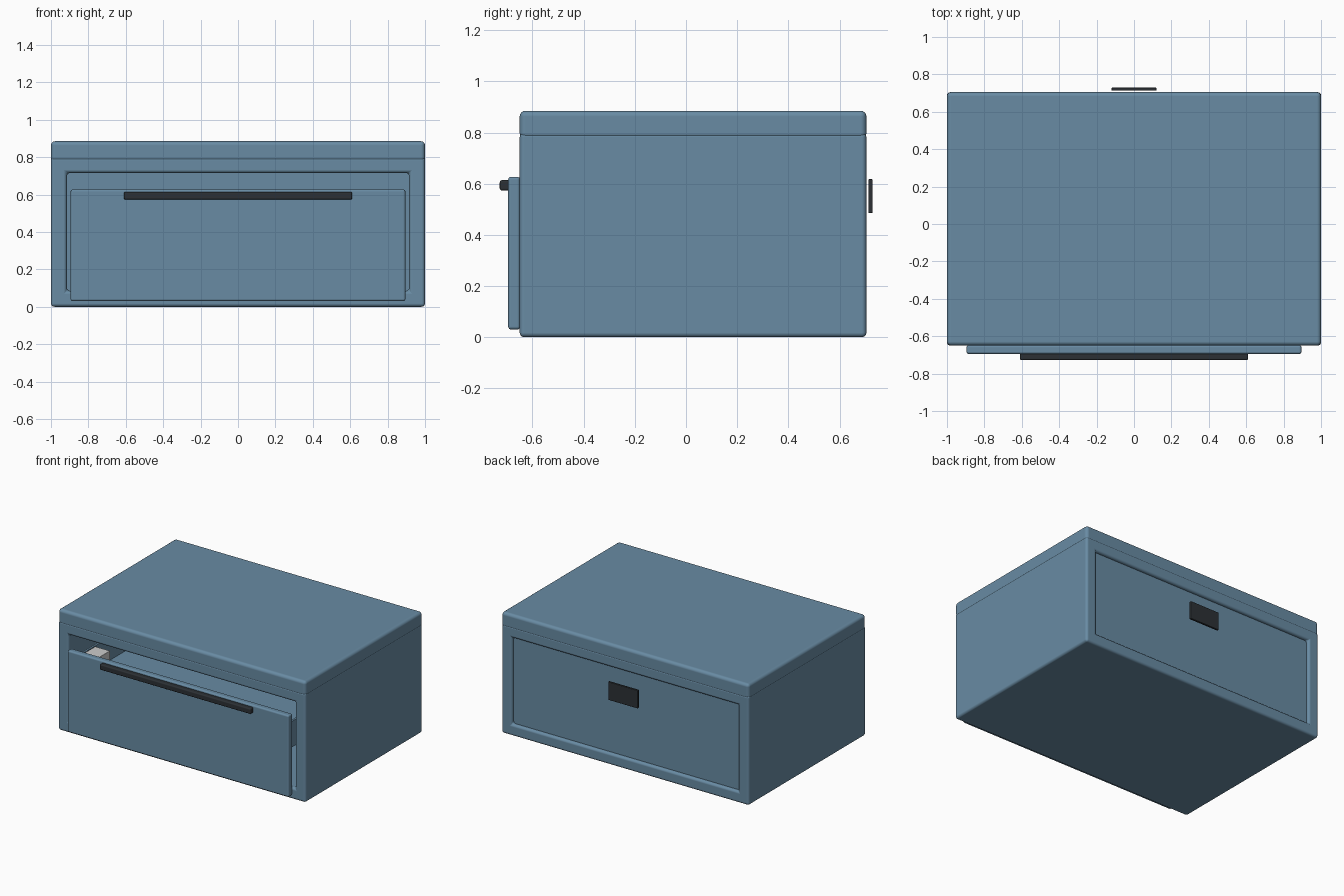
import bpy

if "Cube" in bpy.data.objects:
    bpy.data.objects.remove(bpy.data.objects["Cube"])


def material(name, rgb):
    m = bpy.data.materials.new(name)
    m.diffuse_color = (*rgb, 1)
    m.use_nodes = True
    m.node_tree.nodes["Principled BSDF"].inputs["Base Color"].default_value = m.diffuse_color
    return m


BLUE = material("blue_paint", (0.14, 0.26, 0.37))
DARK = material("dark_plastic", (0.025, 0.03, 0.035))


def box(name, x, y, z, mat=None, bevel=0.0, holes=()):
    """Box from (min, max) ranges, with optional cut-outs and rounded edges."""
    bpy.ops.mesh.primitive_cube_add(size=1, location=[sum(r) / 2 for r in (x, y, z)])
    ob = bpy.context.object
    ob.name = name
    ob.scale = [r[1] - r[0] for r in (x, y, z)]
    bpy.ops.object.transform_apply(location=False, rotation=False, scale=True)
    if mat:
        ob.data.materials.append(mat)
    cutters = []
    for h in holes:
        c = box(name + "_cutter", *h, mat)
        c.hide_render = True
        cutters.append(c)
        mod = ob.modifiers.new("cut", 'BOOLEAN')
        mod.operation = 'DIFFERENCE'
        mod.solver = 'EXACT'
        mod.object = c
    for p in ob.data.polygons:
        p.use_smooth = True
    if bevel:
        mod = ob.modifiers.new("round", 'BEVEL')
        mod.width = bevel
        mod.segments = 4
        mod.limit_method = 'ANGLE'
        mod.harden_normals = True
    bpy.ops.object.select_all(action='DESELECT')
    ob.select_set(True)
    bpy.context.view_layer.objects.active = ob
    bpy.ops.object.convert(target='MESH')
    bpy.ops.object.shade_smooth_by_angle()
    for c in cutters:
        bpy.data.objects.remove(c)
    return ob


# cabinet shell, open front and back
box("cabinet_body", (-1, 1), (-0.65, 0.705), (0, 0.80), BLUE, 0.018,
    holes=[((-0.915, 0.915), (-1, 1), (0.085, 0.715))])
# lid
box("lid", (-1, 1), (-0.65, 0.705), (0.775, 0.885), BLUE, 0.022)
# recessed back panel and its catch plate
box("back_panel", (-0.92, 0.92), (0.64, 0.682), (0.08, 0.72), BLUE)
box("back_plate", (-0.12, 0.12), (0.713, 0.729), (0.485, 0.618), DARK, 0.004)

# drawer front, tray and handle
box("drawer_front", (-0.895, 0.895), (-0.695, -0.648), (0.03, 0.627), BLUE, 0.012)
box("drawer_tray", (-0.88, 0.88), (-0.65, 0.60), (0.37, 0.56), BLUE,
    holes=[((-0.865, 0.865), (-0.64, 0.585), (0.39, 0.70))])
box("handle", (-0.61, 0.61), (-0.728, -0.69), (0.573, 0.614), DARK, 0.009)
# small grey block stored in the drawer
box("stored_block", (-0.86, -0.74), (-0.54, -0.42), (0.39, 0.56), None, 0.003)
